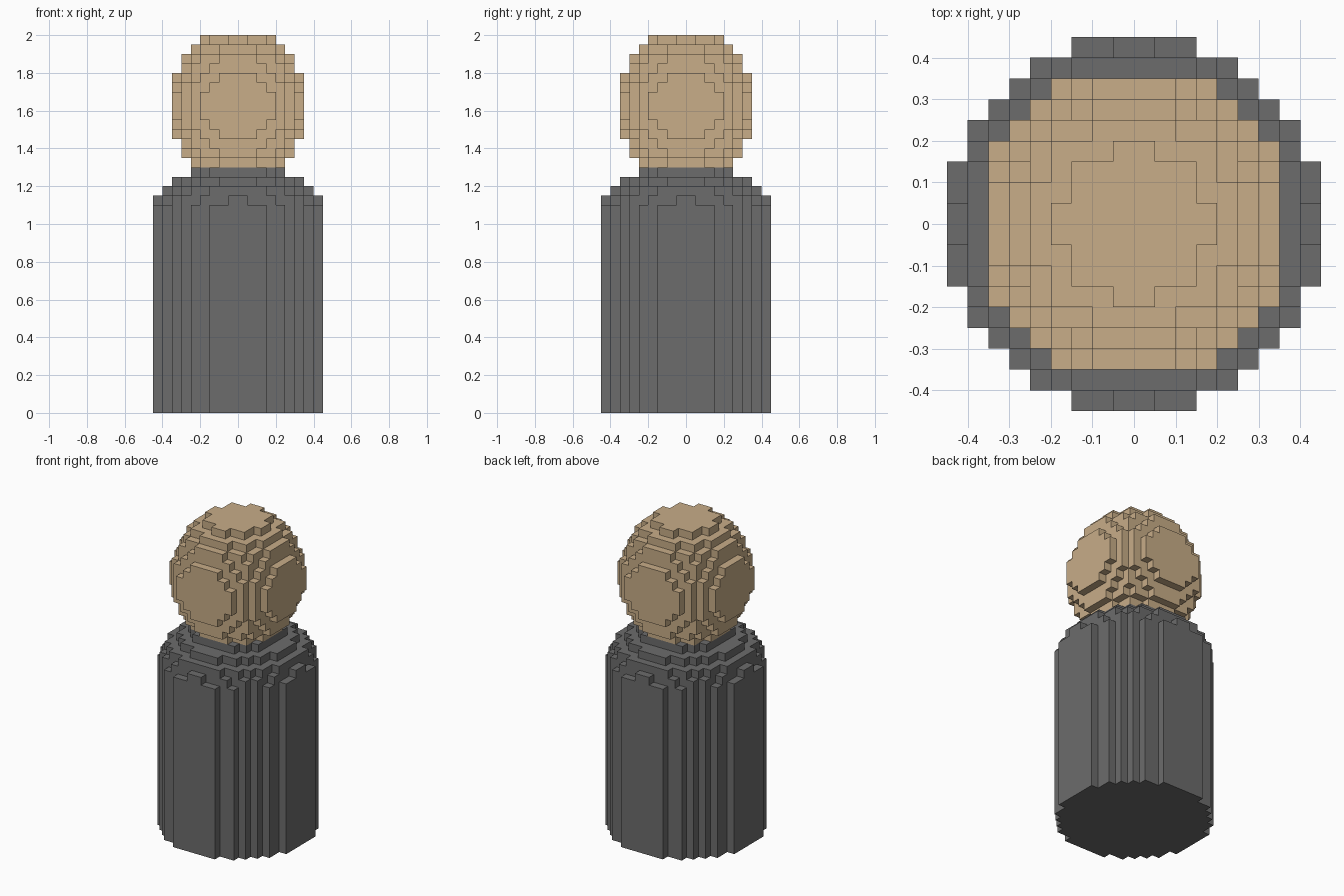
import bpy, bmesh
from mathutils import Vector

if "Cube" in bpy.data.objects:
    bpy.data.objects.remove(bpy.data.objects["Cube"])

S = 0.05  # voxel size


def material(name, rgb):
    m = bpy.data.materials.new(name)
    m.diffuse_color = (*rgb, 1)
    m.use_nodes = True
    m.node_tree.nodes["Principled BSDF"].inputs["Base Color"].default_value = m.diffuse_color
    return m


# Radius of each stepped shoulder layer, keyed by layer number
SHOULDER = {22: 0.429, 23: 0.398, 24: 0.345, 25: 0.265}


def part_at(i, j, k):
    """Which part fills voxel (i, j, k), if any."""
    x, y, z = (i + 0.5) * S, (j + 0.5) * S, (k + 0.5) * S
    r2 = x * x + y * y
    if 0 <= k < 26:
        # cylinder with domed shoulders
        return "body" if r2 <= SHOULDER.get(k, 0.45) ** 2 else None
    # slightly tall ellipsoid
    if k >= 26 and r2 / 0.375 ** 2 + (z - 1.625) ** 2 / 0.4 ** 2 <= 0.9999:
        return "head"
    return None


cells = {}
for i in range(-10, 10):
    for j in range(-10, 10):
        for k in range(0, 41):
            p = part_at(i, j, k)
            if p:
                cells[i, j, k] = p


def build(part, mat):
    """Make the exposed voxel faces of one part."""
    bm = bmesh.new()
    verts = {}
    for (i, j, k), p in cells.items():
        if p != part:
            continue
        for axis in range(3):
            for sign in (-1, 1):
                n = [0, 0, 0]
                n[axis] = sign
                if (i + n[0], j + n[1], k + n[2]) in cells:
                    continue
                u, v = (axis + 1) % 3, (axis + 2) % 3
                loop = []
                for a, b in ((0, 0), (1, 0), (1, 1), (0, 1)):
                    c = [i, j, k]
                    c[axis] += sign > 0
                    c[u] += a
                    c[v] += b
                    key = tuple(c)
                    if key not in verts:
                        verts[key] = bm.verts.new(Vector(key) * S)
                    loop.append(verts[key])
                bm.faces.new(loop if sign > 0 else loop[::-1])
    me = bpy.data.meshes.new(part)
    bm.to_mesh(me)
    bm.free()
    me.materials.append(mat)
    ob = bpy.data.objects.new(part, me)
    bpy.context.collection.objects.link(ob)


build("body", material("dark grey", (0.150, 0.150, 0.150)))
build("head", material("tan", (0.578, 0.418, 0.246)))
